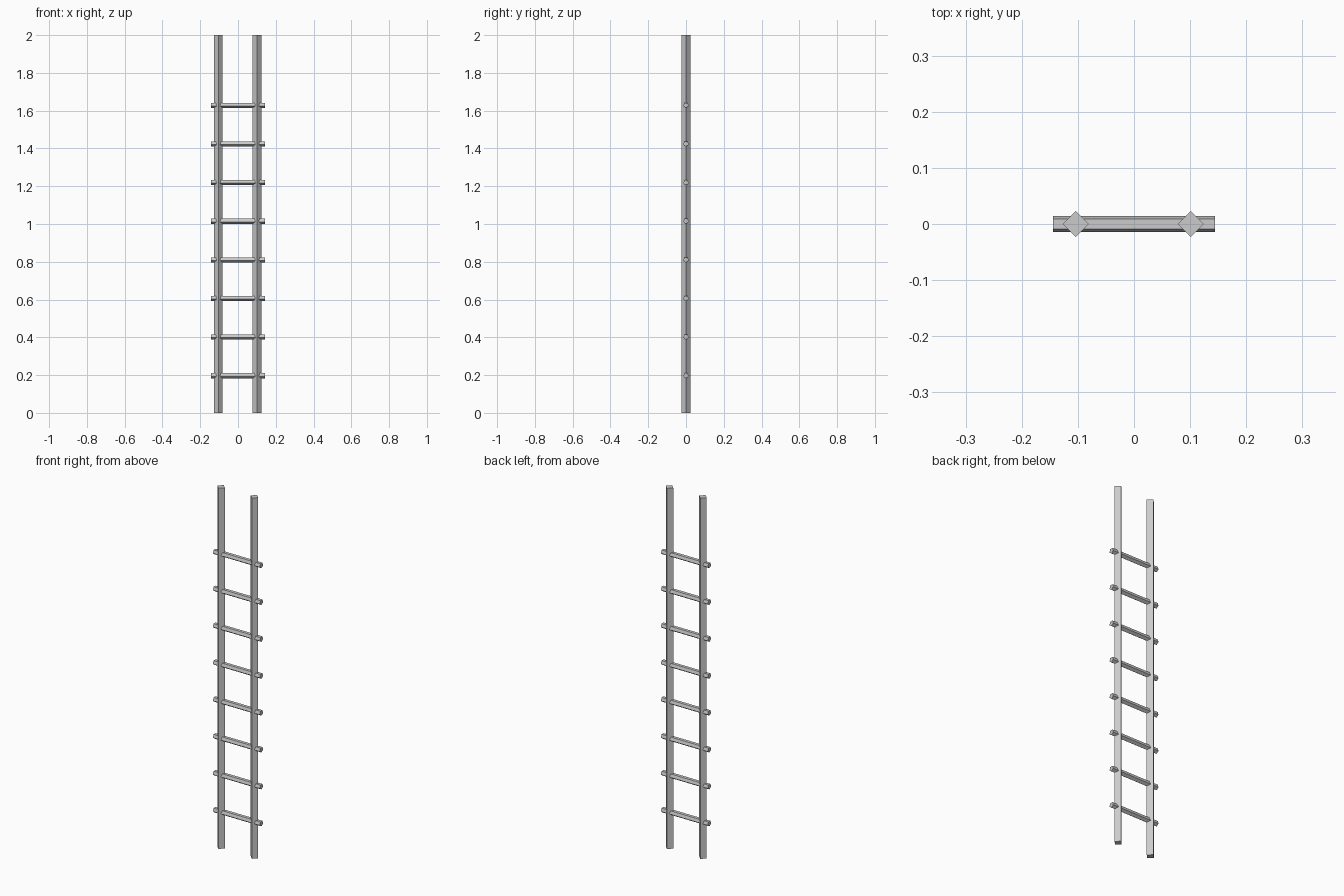
import bpy, bmesh
from math import sin, cos, pi, radians
from mathutils import Vector

if "Cube" in bpy.data.objects:
    bpy.data.objects.remove(bpy.data.objects["Cube"])


def prism(name, start, end, u, v, radius, sides, angle):
    """Capped regular prism from start to end; u and v span its cross-section."""
    bm = bmesh.new()
    start, end, u, v = (Vector(p) for p in (start, end, u, v))
    ring = [radius * (cos(a) * u + sin(a) * v)
            for a in (angle + 2 * pi * i / sides for i in range(sides))]
    low = [bm.verts.new(start + p) for p in ring]
    high = [bm.verts.new(end + p) for p in ring]
    bm.faces.new(low)
    bm.faces.new(high)
    for i in range(sides):
        j = (i + 1) % sides
        bm.faces.new((low[i], low[j], high[j], high[i]))
    bmesh.ops.recalc_face_normals(bm, faces=bm.faces)
    mesh = bpy.data.meshes.new(name)
    bm.to_mesh(mesh)
    bm.free()
    obj = bpy.data.objects.new(name, mesh)
    bpy.context.collection.objects.link(obj)
    return obj


# Square side rails, turned corner-forward
for side, x in (("left", -0.104), ("right", 0.101)):
    prism(f"{side}_rail", (x, 0, 0), (x, 0, 2), (1, 0, 0), (0, 1, 0), 0.023, 4, 0)

# Five-sided rungs with a flat top, poking through both rails
for i in range(8):
    z = 0.198 + i * 0.2045
    prism(f"rung_{i + 1}", (-0.144, 0, z), (0.144, 0, z),
          (0, 1, 0), (0, 0, 1), 0.015, 5, radians(-90))
